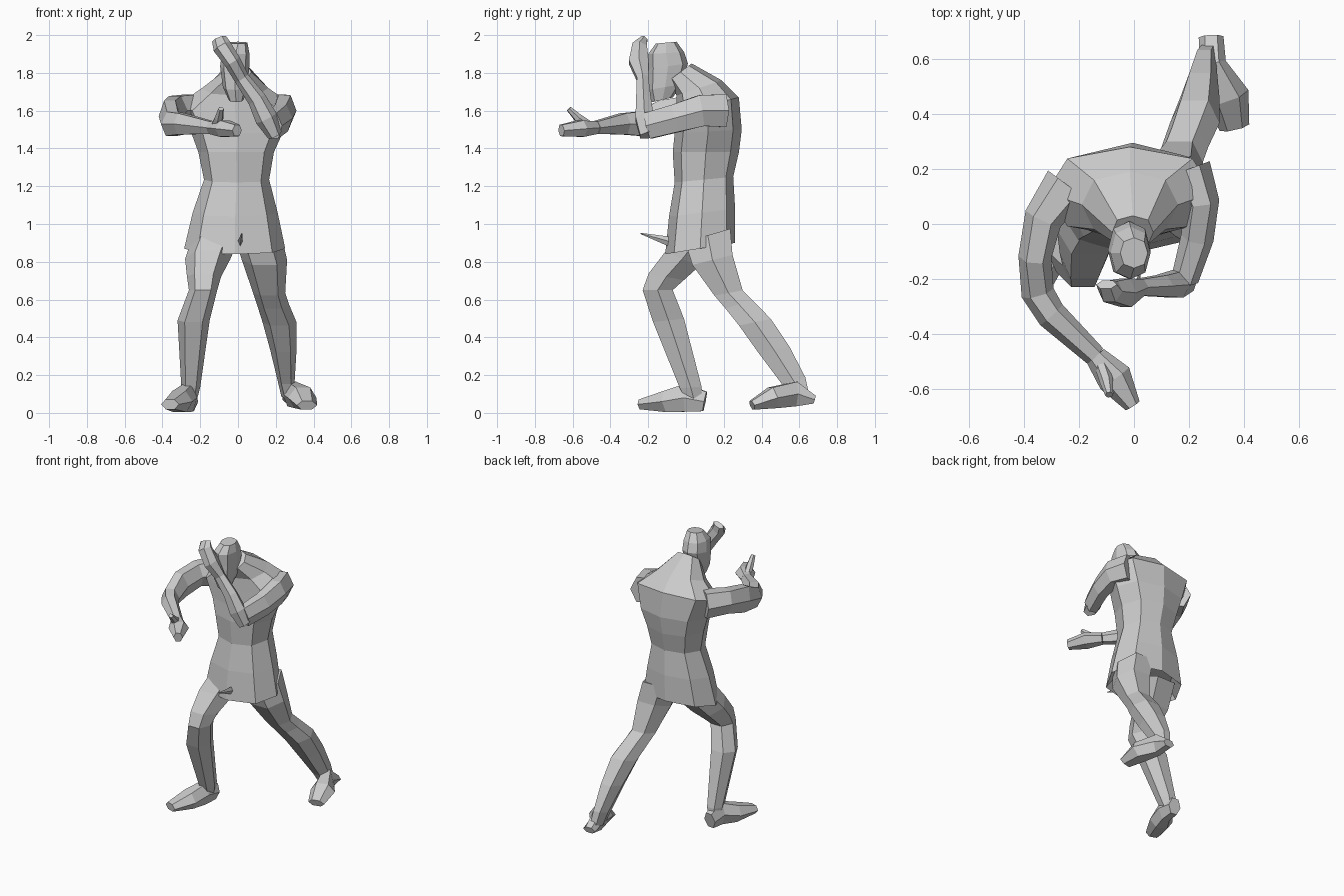
import bpy, bmesh, math
from mathutils import Vector


def loft(name, rings):
    """Skin a list of equal-length point rings into a closed flat-shaded part."""
    bm = bmesh.new()
    vs = [[bm.verts.new(p) for p in r] for r in rings]
    n = len(vs[0])
    for a, b in zip(vs, vs[1:]):
        for i in range(n):
            j = (i + 1) % n
            bm.faces.new((a[i], a[j], b[j], b[i]))
    bm.faces.new(vs[0][::-1])
    bm.faces.new(vs[-1])
    bmesh.ops.recalc_face_normals(bm, faces=bm.faces)
    me = bpy.data.meshes.new(name)
    bm.to_mesh(me)
    bm.free()
    ob = bpy.data.objects.new(name, me)
    bpy.context.collection.objects.link(ob)
    return ob


def stack(name, rows, n=8, power=0.85):
    """Rows are x0, x1, y0, y1, z at the front, z at the back."""
    def sp(v):
        return math.copysign(abs(v) ** power, v) if abs(v) > 1e-6 else 0
    rings = []
    for x0, x1, y0, y1, zf, zb in rows:
        ring = []
        for i in range(n):
            a = 2 * math.pi * i / n
            u, v = sp(math.cos(a)), sp(math.sin(a))
            ring.append(((x0 + x1) / 2 + u * (x1 - x0) / 2,
                         (y0 + y1) / 2 + v * (y1 - y0) / 2,
                         (zf + zb) / 2 + v * (zb - zf) / 2))
        rings.append(ring)
    return loft(name, rings)


def tube(name, path, ref=(0, 0, 1), n=6):
    """Path rows are x, y, z, half width, half height (along ref)."""
    pts = [Vector(p[:3]) for p in path]
    rings = []
    for k, p in enumerate(pts):
        t = (pts[min(k + 1, len(pts) - 1)] - pts[max(k - 1, 0)]).normalized()
        side = t.cross(Vector(ref)).normalized()
        up = side.cross(t)
        w, h = path[k][3:]
        rings.append([p + side * w * math.cos(2 * math.pi * i / n)
                      + up * h * math.sin(2 * math.pi * i / n) for i in range(n)])
    return loft(name, rings)


# Torso with flared tunic hem, waist, chest, shoulders and hunched neck
stack("torso", [
    (-0.22, 0.19, -0.05, 0.21, 0.92, 0.95),
    (-0.285, 0.25, -0.11, 0.26, 0.84, 0.90),
    (-0.24, 0.21, -0.09, 0.26, 1.04, 1.08),
    (-0.18, 0.165, -0.06, 0.25, 1.22, 1.25),
    (-0.21, 0.19, -0.07, 0.28, 1.38, 1.38),
    (-0.25, 0.24, -0.06, 0.295, 1.48, 1.50),
    (-0.32, 0.29, -0.05, 0.28, 1.59, 1.67),
    (-0.19, 0.16, -0.05, 0.19, 1.68, 1.76),
    (-0.08, 0.07, -0.09, 0.03, 1.76, 1.85)])

# Head tipped forward
stack("head", [
    (-0.05, 0.03, -0.18, -0.07, 1.645, 1.67),
    (-0.08, 0.05, -0.20, -0.02, 1.71, 1.74),
    (-0.095, 0.06, -0.20, 0.01, 1.82, 1.85),
    (-0.085, 0.06, -0.20, -0.01, 1.90, 1.91),
    (-0.05, 0.05, -0.16, -0.05, 1.955, 1.965)])

# Bent front leg
stack("front_leg", [
    (-0.24, 0.01, -0.05, 0.20, 0.97, 0.90),
    (-0.28, -0.04, -0.12, 0.08, 0.86, 0.77),
    (-0.27, -0.09, -0.21, 0.00, 0.74, 0.70),
    (-0.26, -0.11, -0.24, -0.06, 0.65, 0.65),
    (-0.32, -0.15, -0.185, 0.00, 0.48, 0.50),
    (-0.30, -0.20, -0.04, 0.09, 0.13, 0.14),
    (-0.29, -0.22, 0.00, 0.09, 0.06, 0.06)], 6)
tube("front_foot", [
    (-0.255, 0.10, 0.06, 0.045, 0.06),
    (-0.265, 0.00, 0.08, 0.05, 0.085),
    (-0.31, -0.10, 0.06, 0.075, 0.065),
    (-0.36, -0.24, 0.045, 0.05, 0.03)])

# Trailing back leg
stack("back_leg", [
    (-0.02, 0.23, -0.02, 0.25, 0.90, 0.98),
    (0.02, 0.26, 0.02, 0.26, 0.78, 0.84),
    (0.08, 0.25, 0.14, 0.31, 0.62, 0.65),
    (0.10, 0.27, 0.20, 0.36, 0.55, 0.60),
    (0.13, 0.31, 0.27, 0.46, 0.46, 0.50),
    (0.17, 0.31, 0.37, 0.56, 0.32, 0.35),
    (0.21, 0.30, 0.50, 0.64, 0.15, 0.19),
    (0.23, 0.31, 0.54, 0.66, 0.08, 0.09)], 6)
tube("back_foot", [
    (0.28, 0.68, 0.07, 0.045, 0.025),
    (0.285, 0.58, 0.10, 0.05, 0.075),
    (0.34, 0.46, 0.08, 0.08, 0.065),
    (0.365, 0.35, 0.04, 0.055, 0.028)])

# Arm reaching forward, with hand and raised thumb
tube("reaching_arm", [
    (-0.24, 0.14, 1.60, 0.09, 0.10),
    (-0.33, 0.02, 1.60, 0.07, 0.09),
    (-0.36, -0.12, 1.57, 0.06, 0.10),
    (-0.35, -0.25, 1.53, 0.06, 0.075),
    (-0.30, -0.33, 1.53, 0.055, 0.065),
    (-0.14, -0.48, 1.51, 0.04, 0.038)])
tube("reaching_hand", [
    (-0.14, -0.48, 1.51, 0.04, 0.038),
    (-0.07, -0.56, 1.505, 0.065, 0.05),
    (-0.005, -0.66, 1.495, 0.03, 0.035)])
tube("reaching_thumb", [
    (-0.12, -0.51, 1.52, 0.025, 0.025),
    (-0.10, -0.57, 1.56, 0.025, 0.025),
    (-0.09, -0.62, 1.61, 0.015, 0.015)])

# Guarding arm folded up across the face
tube("guard_upper_arm", [
    (0.20, 0.20, 1.60, 0.08, 0.10),
    (0.245, 0.08, 1.60, 0.065, 0.095),
    (0.23, -0.05, 1.56, 0.06, 0.085),
    (0.185, -0.20, 1.52, 0.05, 0.08)])
tube("guard_forearm", [
    (0.195, -0.20, 1.47, 0.04, 0.05),
    (0.15, -0.22, 1.56, 0.06, 0.055),
    (0.10, -0.225, 1.66, 0.05, 0.045),
    (0.02, -0.23, 1.77, 0.04, 0.035),
    (-0.03, -0.25, 1.86, 0.045, 0.06),
    (-0.085, -0.245, 1.94, 0.05, 0.045),
    (-0.10, -0.22, 1.98, 0.04, 0.02)], ref=(0, 1, 0))

# Pointed sash end in front of the hem
tube("sash_tip", [
    (0.01, -0.06, 0.90, 0.015, 0.03),
    (0.02, -0.24, 0.95, 0.003, 0.003)], n=4)
